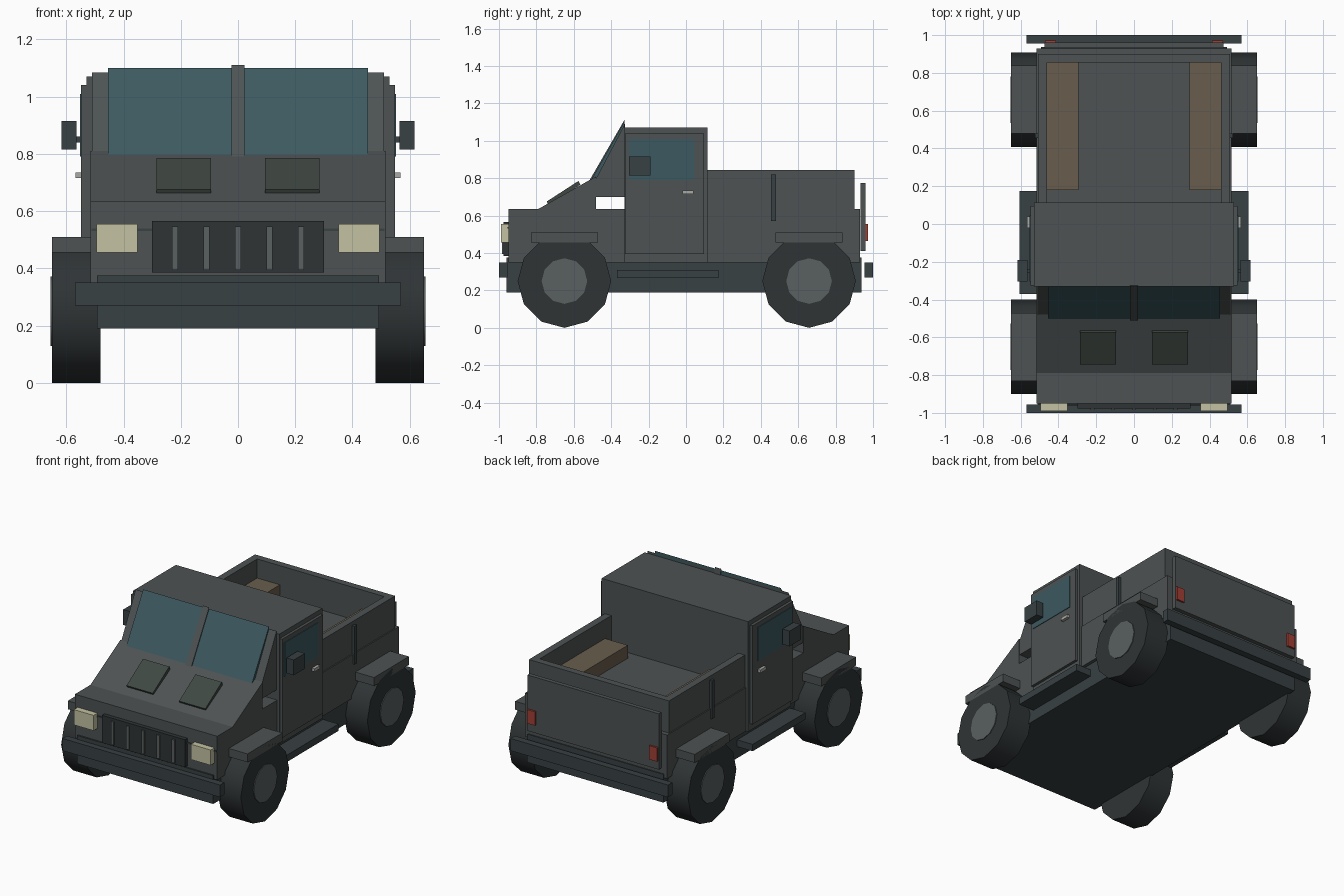
import bpy, bmesh, math

if "Cube" in bpy.data.objects:
    bpy.data.objects.remove(bpy.data.objects["Cube"])


def mat(name, r, g, b, a=1):
    m = bpy.data.materials.new(name)
    m.diffuse_color = (r, g, b, a)
    m.use_nodes = True
    m.node_tree.nodes["Principled BSDF"].inputs["Base Color"].default_value = m.diffuse_color
    return m


PAINT = mat("paint", .075, .085, .085)
DARK = mat("dark_trim", .04, .052, .056)
RUBBER = mat("rubber", .028, .034, .036)
HUB = mat("hub_grey", .1, .115, .115)
GLASS = mat("glass", .045, .1, .115)
VENT = mat("vent_green", .05, .065, .055)
LAMP = mat("lamp_cream", .55, .54, .36)
RED = mat("lamp_red", .35, .05, .035)
WOOD = mat("bench_brown", .14, .11, .075)
METAL = mat("metal", .4, .4, .38)


def finish(bm, name, m):
    bmesh.ops.recalc_face_normals(bm, faces=bm.faces)
    me = bpy.data.meshes.new(name)
    bm.to_mesh(me)
    bm.free()
    me.materials.append(m)
    ob = bpy.data.objects.new(name, me)
    bpy.context.collection.objects.link(ob)
    return ob


def prism(name, x0, x1, yz, m):
    """Extrude a side profile (y, z) from x0 to x1."""
    bm = bmesh.new()
    f = bm.faces.new([bm.verts.new((x0, y, z)) for y, z in yz])
    ext = bmesh.ops.extrude_face_region(bm, geom=[f])["geom"]
    bmesh.ops.translate(bm, vec=(x1 - x0, 0, 0),
                        verts=[v for v in ext if isinstance(v, bmesh.types.BMVert)])
    return finish(bm, name, m)


def box(name, x0, x1, y0, y1, z0, z1, m):
    return prism(name, x0, x1, [(y0, z0), (y1, z0), (y1, z1), (y0, z1)], m)


def pair(name, x0, x1, y0, y1, z0, z1, m):
    for side, s in (("left", -1), ("right", 1)):
        box(f"{side}_{name}", s * x0, s * x1, y0, y1, z0, z1, m)


def disc(name, x0, x1, y, z, r, n, m):
    ring = [(y + r * math.sin(2 * math.pi * i / n), z + r * math.cos(2 * math.pi * i / n))
            for i in range(n)]
    ob = prism(name, x0, x1, ring, m)
    bpy.context.view_layer.objects.active = ob
    ob.select_set(True)
    bpy.ops.object.shade_smooth_by_angle(angle=math.radians(35))
    ob.select_set(False)


# Chassis, lower body and bumpers
box("chassis", -.493, .493, -.96, .937, .19, .375, DARK)
box("lower_body", -.515, .515, -.95, .93, .35, .635, PAINT)
box("front_bumper", -.57, .57, -1, -.955, .27, .35, DARK)
box("rear_bumper", -.57, .57, .955, 1, .27, .35, DARK)
pair("side_step", .49, .605, -.37, .175, .265, .31, DARK)

# Hood with two vents
prism("hood", -.515, .515, [(-.79, .635), (-.48, .635), (-.48, .81)], PAINT)
for side, s in (("left", -1), ("right", 1)):
    prism(f"{side}_hood_vent", s * .095, s * .285,
          [(-.735, .655), (-.745, .675), (-.575, .785), (-.565, .765)], VENT)

# Cab, windshield and doors
box("cab", -.53, .53, -.33, .115, .35, 1.07, PAINT)
prism("windshield_frame", -.51, .51,
      [(-.48, .70), (-.33, .70), (-.33, 1.085), (-.48, .80)], PAINT)
for side, s in (("left", -1), ("right", 1)):
    prism(f"{side}_windshield", s * .02, s * .455,
          [(-.505, .795), (-.475, .795), (-.33, 1.07), (-.33, 1.10)], GLASS)
prism("windshield_bar", -.022, .022,
      [(-.515, .79), (-.47, .79), (-.325, 1.07), (-.33, 1.11)], PAINT)
pair("door", .52, .548, -.325, .095, .395, 1.04, PAINT)
pair("door_window", .53, .552, -.305, .045, .79, 1.01, GLASS)
pair("door_handle", .54, .567, -.02, .04, .715, .735, METAL)
pair("mirror_arm", .54, .57, -.26, -.24, .84, .86, DARK)
pair("mirror", .565, .617, -.305, -.19, .815, .915, DARK)

# Open cargo bed
pair("bed_wall", .46, .507, .11, .90, .63, .845, PAINT)
box("bed_end_wall", -.46, .46, .855, .90, .63, .845, PAINT)
pair("bench", .295, .46, .18, .855, .63, .72, WOOD)
pair("bed_strap", .50, .525, .455, .48, .57, .82, DARK)
box("tailgate", -.475, .475, .932, .96, .41, .775, PAINT)
pair("tail_light", .413, .47, .945, .972, .465, .555, RED)

# Grille and headlights
box("front_trim", -.512, .512, -.955, -.94, .53, .54, DARK)
box("grille", -.3, .3, -.977, -.94, .385, .565, RUBBER)
for i in range(5):
    x = (i - 2) * .11
    box(f"grille_slat_{i + 1}", x - .01, x + .01, -.985, -.96, .395, .547, HUB)
pair("headlight", .352, .495, -.99, -.94, .455, .555, LAMP)

# Wheels and fenders
for end, y in (("front", -.65), ("rear", .658)):
    pair(f"{end}_fender", .50, .65, y - .18, y + .18, .455, .51, PAINT)
    for side, s in (("left", -1), ("right", 1)):
        disc(f"{end}_{side}_tyre", s * .48, s * .65, y, .25, .25, 12, RUBBER)
        disc(f"{end}_{side}_hub", s * .60, s * .655, y, .25, .122, 12, HUB)
